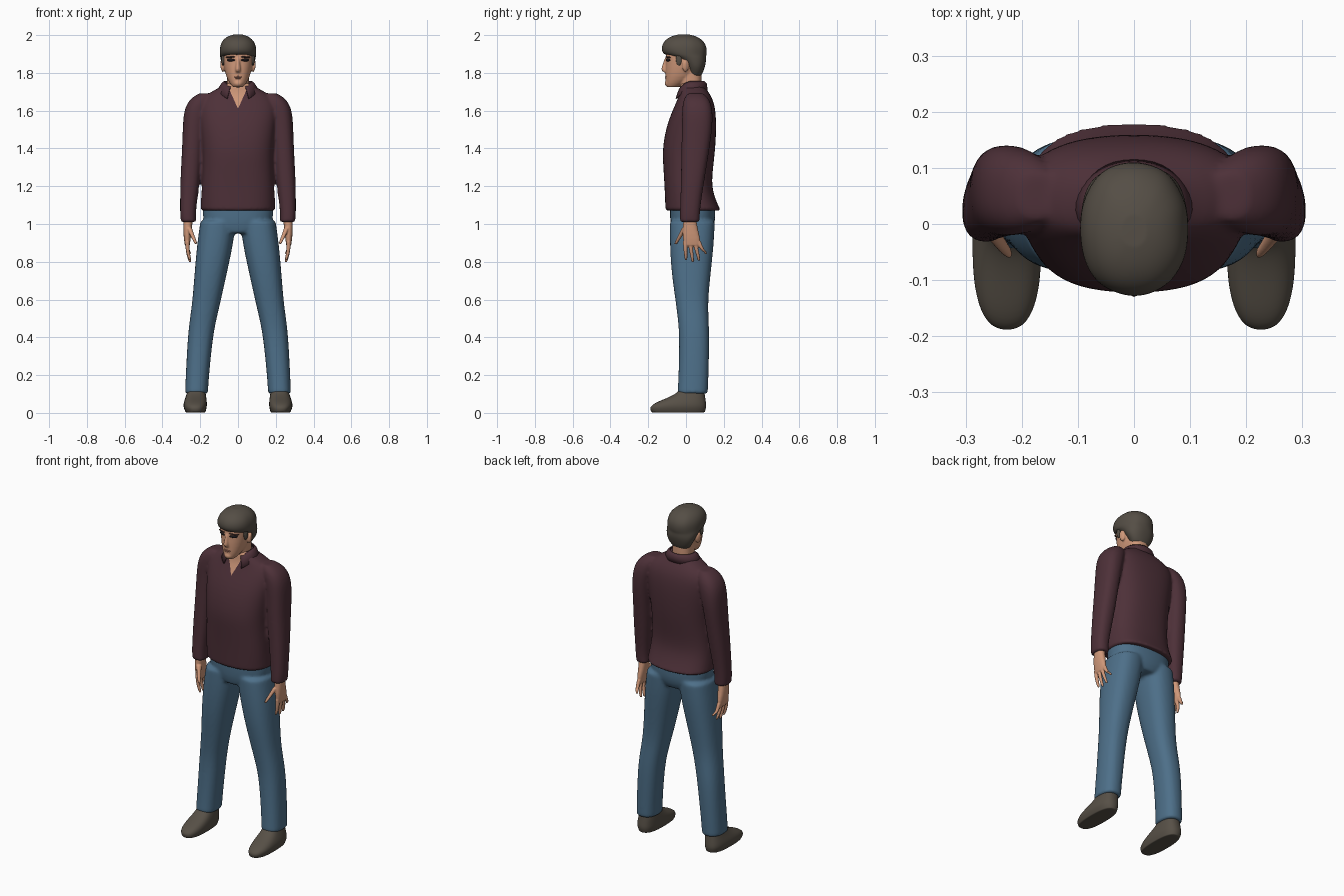
import bpy
import bmesh
import math
import random
from mathutils import Matrix, Vector

random.seed(4)
cube = bpy.data.objects.get("Cube")
if cube:
    bpy.data.objects.remove(cube, do_unlink=True)


def material(name, r, g, b):
    mat = bpy.data.materials.new(name)
    mat.use_nodes = True
    colour = (r, g, b, 1)
    mat.diffuse_color = colour
    shader = next(n for n in mat.node_tree.nodes if n.type == 'BSDF_PRINCIPLED')
    shader.inputs["Base Color"].default_value = colour
    shader.inputs["Roughness"].default_value = 0.8
    return mat


SHIRT = material("plum_cloth", .075, .03, .04)
JEANS = material("blue_denim", .075, .16, .25)
SHOES = material("brown_leather", .095, .08, .062)
HAIR = material("dark_hair", .09, .076, .06)
SKIN = material("skin", .62, .31, .19)
LIPS = material("lip", .42, .17, .12)
EYES = material("eye_black", .01, .008, .01)
BROWS = material("brow_brown", .07, .035, .03)


def loft(bm, rows, side=1, power=2.4, jitter=0, sides=20):
    """Skin horizontal rounded rings; each row is x, y, z, x radius, y radius."""
    rows = [Vector(row) for row in rows]
    rows.insert(1, rows[0].lerp(rows[1], .06))
    rows.insert(-1, rows[-1].lerp(rows[-2], .06))
    rings = []
    for x, y, z, rx, ry in rows:
        ring = []
        for i in range(sides):
            a = math.tau * i / sides
            c, s = math.cos(a), math.sin(a)
            px = math.copysign(abs(c) ** (2 / power), c) * rx
            py = math.copysign(abs(s) ** (2 / power), s) * ry
            grow = 1 + random.uniform(-jitter, jitter)
            ring.append(bm.verts.new((side * (x + px * grow), y + py * grow, z)))
        rings.append(ring)
    for low, high in zip(rings, rings[1:]):
        for i in range(sides):
            j = (i + 1) % sides
            bm.faces.new((low[i], low[j], high[j], high[i]))
    bm.faces.new(rings[0])
    bm.faces.new(rings[-1])


def blob(bm, centre, radii, side=1, turn=0, tilt=0):
    """Add an ellipsoid, turned about z and tilted about y."""
    x, y, z = centre
    place = (Matrix.Translation((side * x, y, z))
             @ Matrix.Rotation(side * turn, 4, 'Z')
             @ Matrix.Rotation(side * tilt, 4, 'Y')
             @ Matrix.Diagonal((*radii, 1)))
    bmesh.ops.create_uvsphere(bm, u_segments=16, v_segments=10, radius=1, matrix=place)


def finish(name, bm, mat, levels=0, voxel=0, relax=4):
    """Turn a bmesh into a smooth object, fusing its pieces if a voxel size is set."""
    bmesh.ops.recalc_face_normals(bm, faces=bm.faces)
    mesh = bpy.data.meshes.new(name)
    bm.to_mesh(mesh)
    bm.free()
    mesh.materials.append(mat)
    for poly in mesh.polygons:
        poly.use_smooth = True
    obj = bpy.data.objects.new(name, mesh)
    bpy.context.collection.objects.link(obj)
    if levels:
        sub = obj.modifiers.new("round", 'SUBSURF')
        sub.levels = sub.render_levels = levels
    if voxel:
        fuse = obj.modifiers.new("fuse", 'REMESH')
        fuse.mode = 'VOXEL'
        fuse.voxel_size = voxel
        fuse.use_smooth_shade = True
        soft = obj.modifiers.new("relax", 'SMOOTH')
        soft.factor = .5
        soft.iterations = relax
    return obj


BOTH = (("left", 1), ("right", -1))

# Shirt: body and sleeves fused into one garment
bm = bmesh.new()
loft(bm, [(0, .038, 1.07, .2, .148), (0, .025, 1.12, .198, .137),
          (0, .01, 1.2, .193, .125), (0, .012, 1.31, .188, .134),
          (0, .015, 1.4, .19, .142), (0, .03, 1.53, .205, .133),
          (0, .048, 1.63, .215, .107), (0, .048, 1.685, .175, .083),
          (0, .035, 1.72, .1, .068), (0, .03, 1.745, .076, .06)], power=2.5)
for _, side in BOTH:
    loft(bm, [(.262, .02, 1.01, .04, .052), (.265, .02, 1.05, .042, .053),
              (.262, .025, 1.12, .045, .055), (.252, .037, 1.25, .053, .064),
              (.242, .05, 1.4, .054, .075), (.235, .06, 1.52, .058, .082),
              (.22, .06, 1.61, .066, .082), (.195, .055, 1.665, .058, .068),
              (.17, .05, 1.692, .035, .04)], side)
shirt = finish("shirt", bm, SHIRT, levels=2, voxel=.008)

# Open neck: cut a clean V into the shirt front and colour it as skin
graph = bpy.context.evaluated_depsgraph_get()
baked = bpy.data.meshes.new_from_object(shirt.evaluated_get(graph))
shirt.modifiers.clear()
shirt.data = baked
baked.materials.clear()
baked.materials.append(SHIRT)
baked.materials.append(SKIN)
bm = bmesh.new()
bm.from_mesh(baked)
V_LOW, V_SLOPE = 1.61, .45
for _, side in BOTH:
    near = [f for f in bm.faces if f.calc_center_median().z > 1.58 and f.calc_center_median().y < .01]
    geom = set(near) | {e for f in near for e in f.edges} | {v for f in near for v in f.verts}
    bmesh.ops.bisect_plane(bm, geom=list(geom), plane_co=(0, 0, V_LOW),
                           plane_no=(side, 0, -V_SLOPE))
for face in bm.faces:
    c = face.calc_center_median()
    face.material_index = int(c.y < 0 and abs(c.x) < V_SLOPE * (c.z - V_LOW))
    face.smooth = True
bm.to_mesh(baked)
bm.free()

# Collar: a folded band, open at the front with pointed ends
bm = bmesh.new()
bands = []
for i in range(33):
    a = 2.6 * (i / 16 - 1)
    s, c = math.sin(a), math.cos(a)
    drop = max(0, -c) ** 2
    reach = .085 if c > 0 else .1
    bands.append([bm.verts.new(p) for p in (
        (.074 * s, .03 + .068 * c, 1.757 - .04 * drop),
        (.088 * s, .03 + .08 * c, 1.745 - .045 * drop),
        (.112 * s, .03 + reach * c, 1.708 - .06 * drop))])
for one, two in zip(bands, bands[1:]):
    for k in range(2):
        bm.faces.new((one[k], one[k + 1], two[k + 1], two[k]))
collar = finish("collar", bm, SHIRT)
collar.modifiers.new("thickness", 'SOLIDIFY').thickness = .006

# Jeans: hips and legs fused
bm = bmesh.new()
loft(bm, [(0, .03, .95, .12, .1), (0, .036, 1, .19, .122), (0, .034, 1.1, .188, .12)])
for _, side in BOTH:
    loft(bm, [(.22, .035, .1, .061, .081), (.215, .04, .2, .062, .08),
              (.2, .045, .4, .067, .08), (.184, .038, .5, .071, .082),
              (.165, .03, .6, .076, .087), (.143, .027, .75, .087, .106),
              (.12, .031, .9, .097, .118), (.105, .034, 1.02, .094, .12)], side)
finish("jeans", bm, JEANS, levels=2, voxel=.009)

# Shoes
for label, side in BOTH:
    bm = bmesh.new()
    loft(bm, [(.225, -.042, .002, .052, .142), (.227, -.043, .03, .063, .153),
              (.226, -.028, .055, .062, .135), (.223, .003, .08, .056, .1),
              (.221, .025, .105, .05, .074), (.22, .033, .13, .045, .062)], side, 2.6)
    finish(label + "_shoe", bm, SHOES, levels=2)

# Hands: palm, four fanned fingers and a thumb; each finger is base y, tip y, tip z
FINGERS = ((-.005, .0, .808), (.02, .035, .798), (.045, .068, .805), (.066, .105, .84))
for label, side in BOTH:
    bm = bmesh.new()
    loft(bm, [(.268, .032, .885, .013, .042), (.269, .03, .92, .018, .047),
              (.267, .022, .97, .023, .041), (.264, .02, 1.04, .026, .032)], side)
    for base, tip, low in FINGERS:
        mid = (base + tip) / 2
        loft(bm, [(.253, tip, low, .006, .006), (.257, tip, low + .012, .009, .009),
                  (.268, mid, .86, .011, .011), (.268, base, .91, .012, .013)],
             side, power=2, sides=10)
    loft(bm, [(.222, -.055, .893, .006, .007), (.226, -.05, .905, .01, .01),
              (.24, -.032, .935, .012, .013), (.258, -.005, .98, .015, .018)],
         side, power=2, sides=10)
    finish(label + "_hand", bm, SKIN, levels=1, voxel=.004, relax=2)

# Head: skull, neck, nose, brow ridge, chin and ears fused
bm = bmesh.new()
loft(bm, [(0, .03, 1.66, .06, .05), (0, .025, 1.74, .058, .059), (0, .02, 1.82, .06, .062)])
loft(bm, [(0, -.072, 1.724, .026, .03), (0, -.058, 1.742, .043, .05),
          (0, -.03, 1.78, .064, .079), (0, -.018, 1.83, .076, .092),
          (0, -.015, 1.87, .081, .092), (0, -.01, 1.92, .083, .1),
          (0, -.01, 1.96, .07, .085), (0, -.01, 1.985, .04, .05)], power=2.2)
loft(bm, [(0, -.105, 1.803, .013, .012), (0, -.116, 1.815, .016, .02),
          (0, -.11, 1.842, .011, .016), (0, -.1, 1.88, .01, .012)], power=2, sides=12)
blob(bm, (0, -.094, 1.744), (.026, .02, .018))
for _, side in BOTH:
    blob(bm, (.036, -.088, 1.888), (.032, .016, .008), side, turn=.4)
    blob(bm, (.083, -.002, 1.837), (.01, .02, .033), side, turn=.3, tilt=.12)
finish("head", bm, SKIN, levels=1, voxel=.005, relax=3)

# Eyes, brows and mouth
for label, side in BOTH:
    bm = bmesh.new()
    blob(bm, (.036, -.094, 1.868), (.024, .01, .008), side, turn=.38)
    finish(label + "_eye", bm, EYES)
    bm = bmesh.new()
    blob(bm, (.04, -.095, 1.884), (.028, .01, .005), side, turn=.42, tilt=.06)
    finish(label + "_brow", bm, BROWS)
bm = bmesh.new()
blob(bm, (0, -.102, 1.779), (.023, .01, .004))
blob(bm, (0, -.101, 1.771), (.019, .01, .004))
finish("lips", bm, LIPS)

# Hair: a cap with a fringe in front, lower behind the ears, and sideburns
bm = bmesh.new()
loft(bm, [(0, .045, 1.783, .05, .034), (0, .05, 1.8, .065, .04),
          (0, .05, 1.83, .082, .05), (0, .038, 1.86, .09, .07),
          (0, .018, 1.885, .095, .088), (0, -.008, 1.898, .098, .119),
          (0, -.01, 1.94, .099, .122), (0, -.012, 1.975, .082, .1),
          (0, -.012, 1.995, .052, .064), (0, -.012, 2.003, .022, .028)],
     power=2.2, jitter=.02)
for _, side in BOTH:
    blob(bm, (.079, -.038, 1.872), (.009, .016, .034), side, turn=-.2)
finish("hair", bm, HAIR, levels=2)
